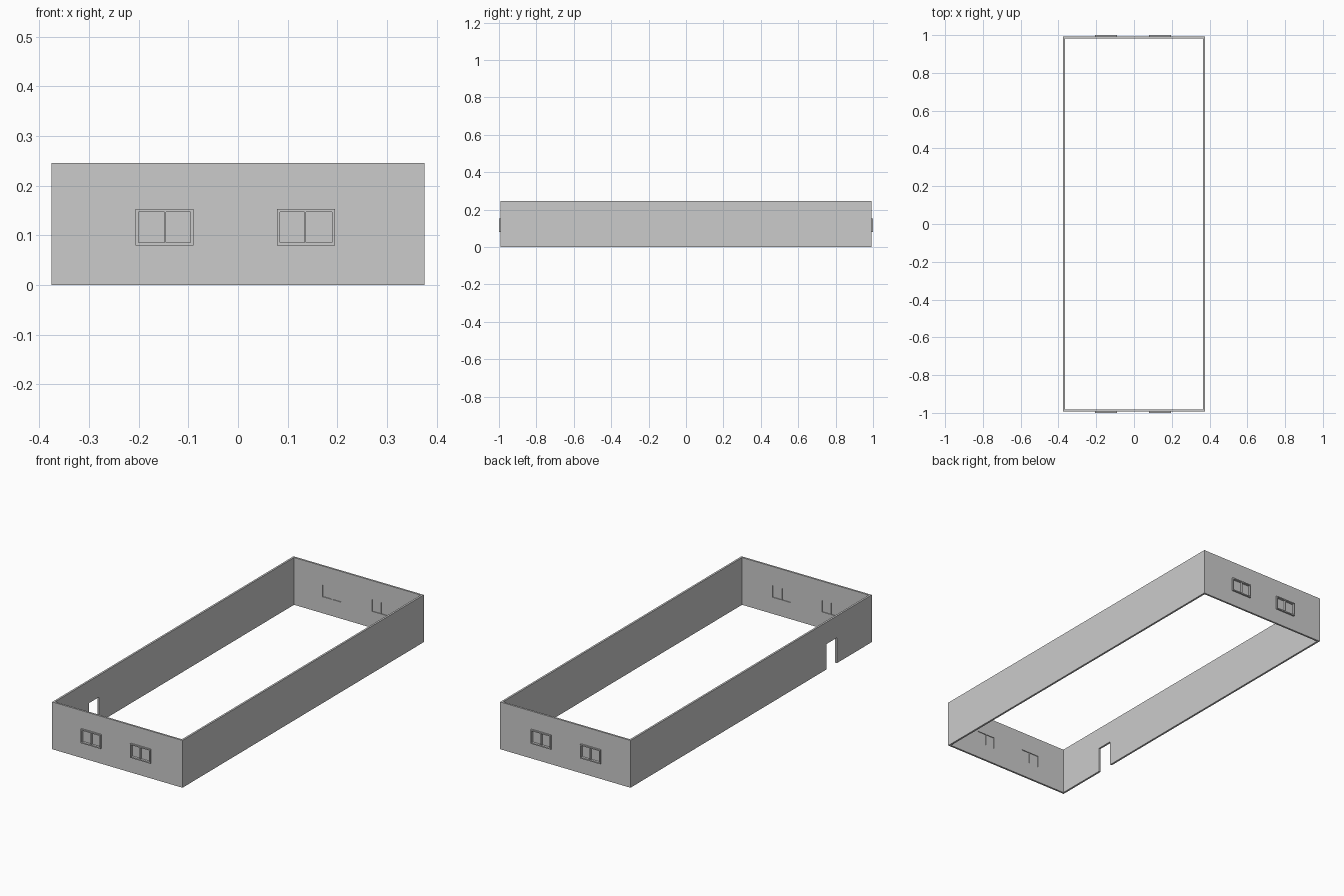
import bpy

if "Cube" in bpy.data.objects:
    bpy.data.objects.remove(bpy.data.objects["Cube"])

W, L, H, T = 0.375, 0.992, 0.246, 0.01   # half width, half length, height, wall thickness
FRONT = 1.0                              # outer face of the window frames
Z0, Z1 = 0.08, 0.153                     # window frame bottom and top
RIM = 0.006                              # window frame bar width


def boxes(name, bounds):
    """One object made of axis-aligned boxes given as (x0, x1, y0, y1, z0, z1)."""
    verts, faces = [], []
    for x0, x1, y0, y1, z0, z1 in bounds:
        y0, y1 = sorted((y0, y1))
        n = len(verts)
        verts += [(x, y, z) for z in (z0, z1)
                  for x, y in ((x0, y0), (x1, y0), (x1, y1), (x0, y1))]
        faces += [[n + 3, n + 2, n + 1, n], [n + 4, n + 5, n + 6, n + 7]]
        faces += [[n + i, n + (i + 1) % 4, n + 4 + (i + 1) % 4, n + 4 + i] for i in range(4)]
    mesh = bpy.data.meshes.new(name)
    mesh.from_pydata(verts, [], faces)
    ob = bpy.data.objects.new(name, mesh)
    bpy.context.collection.objects.link(ob)
    return ob


def cut(target, name, bounds):
    cutter = boxes(name, bounds)
    cutter.hide_render = True
    cutter.hide_set(True)
    mod = target.modifiers.new(name, 'BOOLEAN')
    mod.operation = 'DIFFERENCE'
    mod.solver = 'EXACT'
    mod.object = cutter


# Outer walls: a block hollowed right through
walls = boxes("walls", [(-W, W, -L, L, 0, H)])
openings = [(-W + T, W - T, -L + T, L - T, -0.1, H + 0.1)]
cut(walls, "room_cutter", openings)

# Doorway in the left wall, near the front
cut(walls, "door_cutter", [(-W - 0.05, -W + 0.05, -0.705, -0.62, -0.05, 0.132)])

# Two sliding windows in each end wall
holes = []
for end, s in (("front", -1), ("back", 1)):
    for side, x0, x1, mid in (("left", -0.206, -0.09, -0.1465), ("right", 0.079, 0.195, 0.1355)):
        a, b, c, d = x0 + RIM, x1 - RIM, Z0 + RIM, Z1 - RIM
        out, back, inner = s * FRONT, s * (L - 0.001), s * (L - T)
        holes.append((a, b, s * (L - 0.03), s * (L + 0.03), c, d))
        # Raised frame around the opening
        boxes(f"{end}_{side}_window_frame", [
            (x0, a, out, back, Z0, Z1), (b, x1, out, back, Z0, Z1),
            (a, b, out, back, Z0, c), (a, b, out, back, d, Z1)])
        # Centre bar
        boxes(f"{end}_{side}_window_bar",
              [(mid - 0.0015, mid + 0.0015, out, inner, c, d)])
        # Panes set into the wall
        y = s * (L - T / 2)
        boxes(f"{end}_{side}_window_panes", [
            (a, mid - 0.0015, y - 0.001, y + 0.001, c, d),
            (mid + 0.0015, b, y - 0.001, y + 0.001, c, d)])
cut(walls, "window_cutter", holes)
